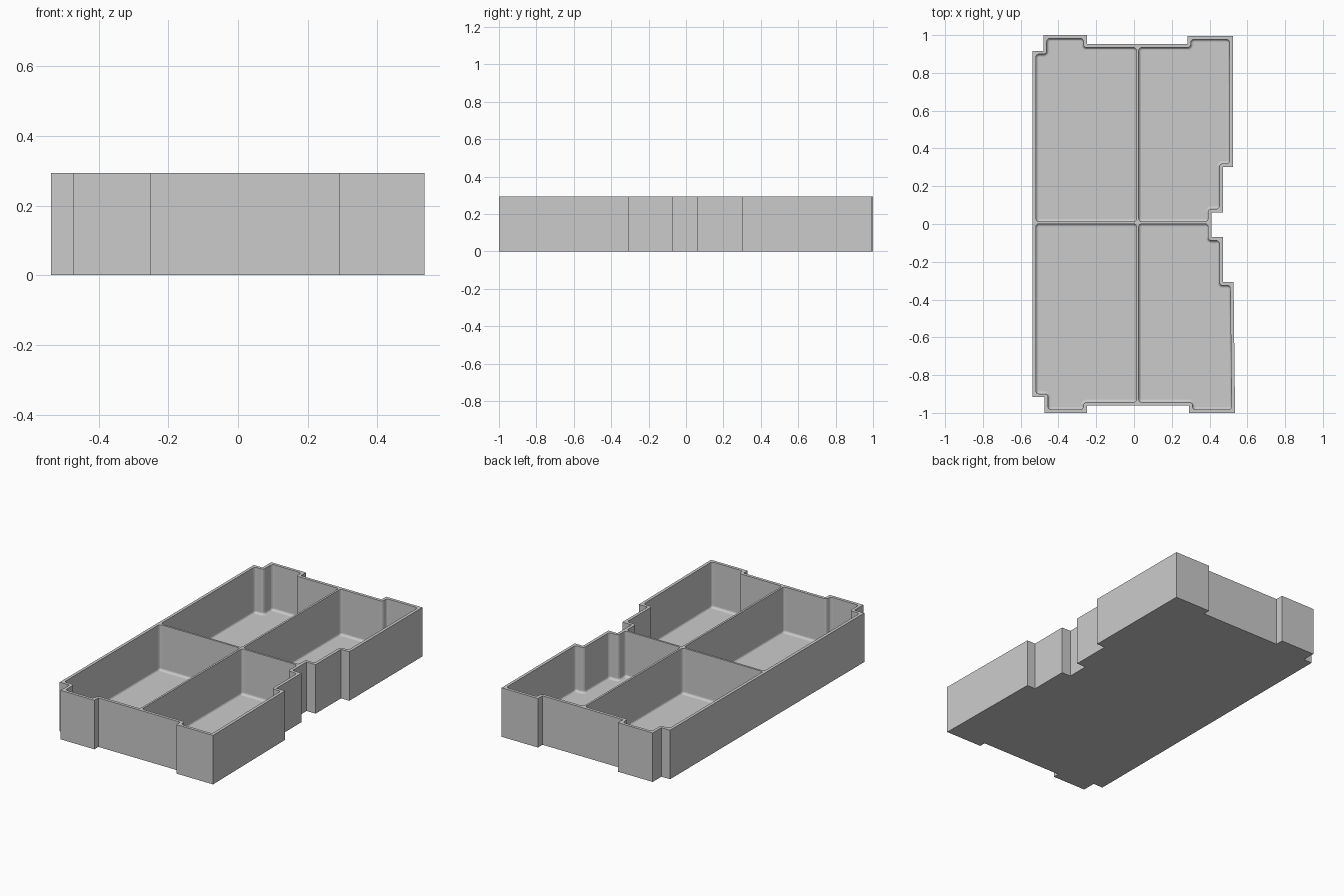
import bpy, bmesh, math
from mathutils import Vector

cube = bpy.data.objects.get("Cube")
if cube:
    bpy.data.objects.remove(cube, do_unlink=True)

HEIGHT, FLOOR, WALL = 0.293, 0.02, 0.018
DIV_X, DIV_Y, DIV_HALF = 0.019, 0.007, 0.006
CORNER, FILLET, SEGS = 0.016, 0.014, 4

# Outer footprint, counter-clockwise from the front of the left-hand wall
OUTLINE = [Vector(p) for p in (
    (-.537, -.917), (-.473, -.917), (-.473, -1), (-.25, -1), (-.25, -.962), (.292, -.962),
    (.292, -1), (.535, -1), (.527, -.307), (.47, -.307), (.47, -.07), (.41, -.07),
    (.41, .062), (.47, .062), (.47, .302), (.525, .302), (.523, .995), (.283, .995),
    (.283, .952), (-.25, .952), (-.25, 1), (-.48, 1), (-.48, .917), (-.537, .917))]


def inset(pts, d):
    """Move every edge of a counter-clockwise loop inward by d."""
    out = []
    for i, p in enumerate(pts):
        a = (p - pts[i - 1]).normalized()
        b = (pts[(i + 1) % len(pts)] - p).normalized()
        na, nb = Vector((-a.y, a.x)), Vector((-b.y, b.x))
        out.append(p + (na + nb) * (d / (1 + na.dot(nb))))
    return out


def clip(pts, axis, limit, side):
    """Keep the part of a loop on one side of an axis-aligned line."""
    out = []
    for i, q in enumerate(pts):
        p = pts[i - 1]
        dp, dq = (p[axis] - limit) * side, (q[axis] - limit) * side
        if dp * dq < 0:
            out.append(p.lerp(q, dp / (dp - dq)))
        if dq >= 0:
            out.append(q)
    return out


def rounded(pts, r):
    """Replace each corner of a loop by an arc of radius r."""
    out = []
    for i, p in enumerate(pts):
        a = (pts[i - 1] - p).normalized()
        b = (pts[(i + 1) % len(pts)] - p).normalized()
        half = a.angle(b) / 2
        centre = p + (a + b).normalized() * (r / math.sin(half))
        start = p + a * (r / math.tan(half)) - centre
        end = p + b * (r / math.tan(half)) - centre
        for k in range(SEGS + 1):
            out.append(centre + start.lerp(end, k / SEGS).normalized() * r)
    return out


bm = bmesh.new()


def ring(pts, z):
    return [bm.verts.new((p.x, p.y, z)) for p in pts]


def bridge(low, high):
    for i in range(len(low)):
        bm.faces.new((low[i - 1], low[i], high[i], high[i - 1]))


def loop_edges(verts):
    return [bm.edges.get((verts[i - 1], verts[i])) for i in range(len(verts))]


# Outer walls and underside
base, top = ring(OUTLINE, 0), ring(OUTLINE, HEIGHT)
bridge(base, top)
bm.faces.new(base[::-1])
rim = loop_edges(top)

# Four compartments, each with rounded corners and a fillet around its floor
inner = inset(OUTLINE, WALL)
for sx in (-1, 1):
    for sy in (-1, 1):
        room = clip(inner, 0, DIV_X + sx * DIV_HALF, sx)
        room = rounded(clip(room, 1, DIV_Y + sy * DIV_HALF, sy), CORNER)
        upper = ring(room, HEIGHT)
        previous = upper
        for k in range(SEGS + 1):
            t = math.pi / 2 * k / SEGS
            layer = ring(inset(room, FILLET * (1 - math.cos(t))),
                         FLOOR + FILLET * (1 - math.sin(t)))
            bridge(previous, layer)
            previous = layer
        bm.faces.new(previous)
        rim += loop_edges(upper)

# Rim and divider tops
bmesh.ops.triangle_fill(bm, edges=rim, use_beauty=True, normal=(0, 0, 1))
bmesh.ops.recalc_face_normals(bm, faces=bm.faces)

mesh = bpy.data.meshes.new("compartment_tray")
bm.to_mesh(mesh)
bm.free()
tray = bpy.data.objects.new("compartment_tray", mesh)
bpy.context.collection.objects.link(tray)

# Plain grey plastic
grey = bpy.data.materials.new("mid_grey")
grey.use_nodes = True
grey.diffuse_color = (0.6, 0.6, 0.6, 1)
grey.node_tree.nodes["Principled BSDF"].inputs["Base Color"].default_value = (0.6, 0.6, 0.6, 1)
mesh.materials.append(grey)
